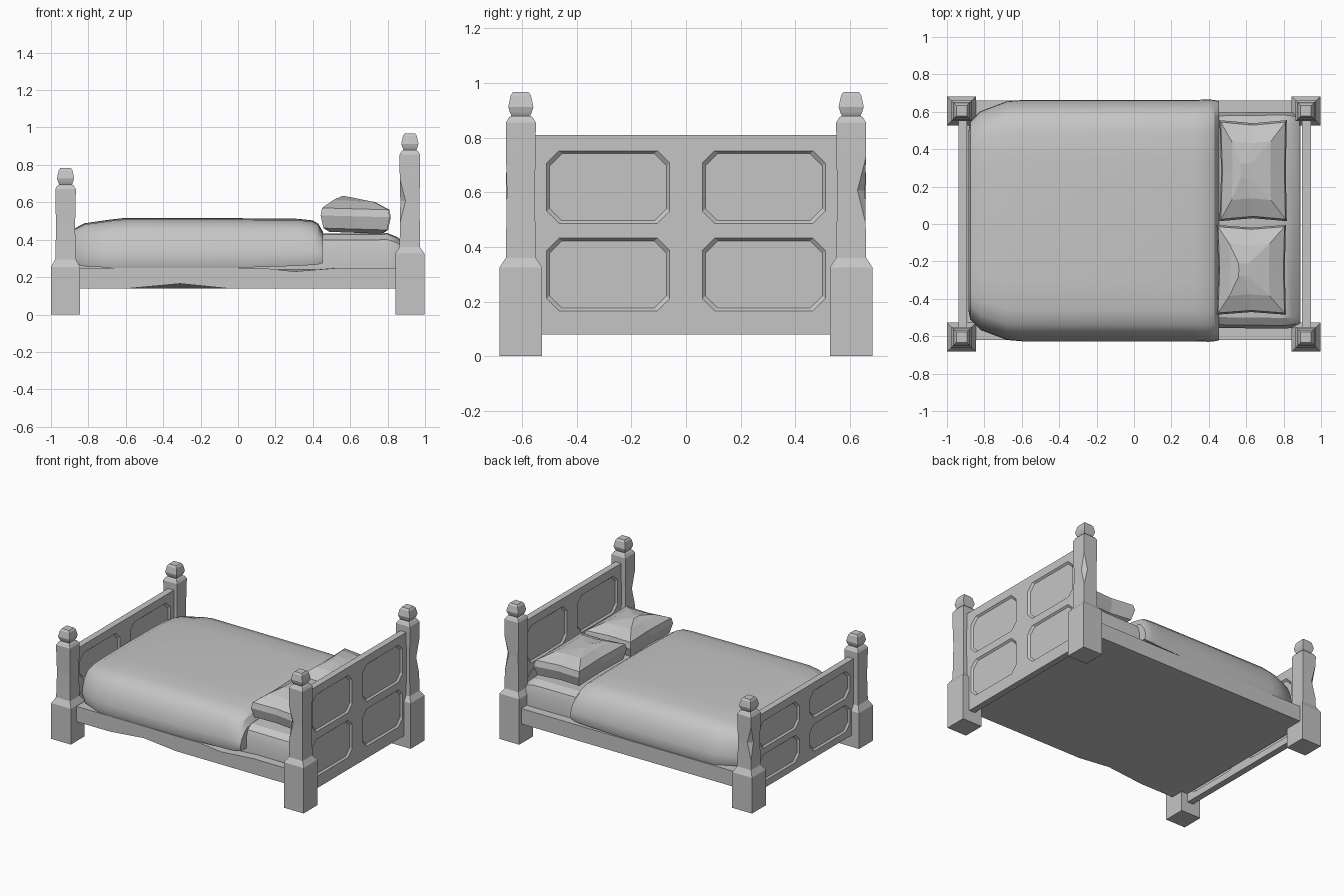
import bpy
import bmesh
import math

cube = bpy.data.objects.get("Cube")
if cube:
    bpy.data.objects.remove(cube, do_unlink=True)

grey = bpy.data.materials.new("plain_grey")
grey.use_nodes = True
grey.diffuse_color = (0.56, 0.56, 0.56, 1)
grey.node_tree.nodes["Principled BSDF"].inputs["Base Color"].default_value = grey.diffuse_color


def loft(name, stacks, smooth=0):
    """Skin each stack of equal-length rings into one closed solid."""
    bm = bmesh.new()
    for rings in stacks:
        loops = [[bm.verts.new(p) for p in ring] for ring in rings]
        n = len(loops[0])
        for a, b in zip(loops, loops[1:]):
            for i in range(n):
                j = (i + 1) % n
                bm.faces.new((a[i], a[j], b[j], b[i]))
        bm.faces.new(loops[0])
        bm.faces.new(loops[-1])
    bmesh.ops.remove_doubles(bm, verts=bm.verts, dist=0.0005)
    bmesh.ops.recalc_face_normals(bm, faces=bm.faces)
    mesh = bpy.data.meshes.new(name)
    bm.to_mesh(mesh)
    bm.free()
    mesh.materials.append(grey)
    obj = bpy.data.objects.new(name, mesh)
    bpy.context.collection.objects.link(obj)
    bpy.ops.object.select_all(action='DESELECT')
    obj.select_set(True)
    bpy.context.view_layer.objects.active = obj
    if smooth:
        bpy.ops.object.shade_smooth_by_angle(angle=math.radians(smooth))
    return obj


# Corner posts with block feet, a finial and, on most, one chipped corner
def post(name, x, y, block, shoulder, top, chip=None):
    def ring(z, h, c=0):
        pts = []
        for sx, sy in ((1, 1), (-1, 1), (-1, -1), (1, -1)):
            if (sx, sy) == chip:
                cut = [(h, h - c), (h - c, h)]
                if sx * sy < 0:
                    cut.reverse()
                pts += [(x + sx * a, y + sy * b, z) for a, b in cut]
            else:
                pts.append((x + sx * h, y + sy * h, z))
        return pts

    waist = (shoulder + top) / 2
    rings = [ring(0, .078), ring(block, .078), ring(shoulder, .055),
             ring(waist - .12, .053), ring(waist, .051, .028), ring(waist + .12, .054),
             ring(top, .055), ring(top + .02, .043), ring(top + .025, .034),
             ring(top + .038, .04), ring(top + .058, .046), ring(top + .1, .037),
             ring(top + .113, .028)]
    loft(name, [rings])


post("head_post_left", .919, .605, .325, .36, .855, (1, 1))
post("head_post_right", .919, -.605, .325, .36, .855, (-1, -1))
post("foot_post_left", -.922, .605, .255, .295, .67, (-1, 1))
post("foot_post_right", -.922, -.605, .255, .295, .67)


# Panelled boards with four chamfered recesses on each face
def octagon(x, yc, zc, hy, hz, c=.045):
    corners = [(hy, hz - c), (hy - c, hz), (c - hy, hz), (-hy, hz - c),
               (-hy, c - hz), (c - hy, -hz), (hy - c, -hz), (hy, c - hz)]
    return [(x, yc + a, zc + b) for a, b in corners]


def rectangle(x, hy, z0, z1):
    return [(x, -hy, z0), (x, hy, z0), (x, hy, z1), (x, -hy, z1)]


def board(name, x, z0, z1, rows, half_height):
    t = .023
    obj = loft(name, [[rectangle(x - t, .57, z0, z1), rectangle(x + t, .57, z0, z1)]])
    stacks = []
    for side in (-1, 1):
        for yc in (-.285, .285):
            for zc in rows:
                stacks.append([
                    octagon(x + side * (t + .012), yc, zc, .236, half_height + .01),
                    octagon(x + side * (t - .012), yc, zc, .214, half_height - .01)])
    cutter = loft("panel_cutter", stacks)
    cutter.hide_render = True
    mod = obj.modifiers.new("panels", 'BOOLEAN')
    mod.operation = 'DIFFERENCE'
    mod.solver = 'EXACT'
    mod.object = cutter
    bpy.context.view_layer.objects.active = obj
    bpy.ops.object.modifier_apply(modifier=mod.name)
    bpy.data.objects.remove(cutter, do_unlink=True)


board("headboard", .922, .08, .81, (.299, .619), .133)
board("footboard", -.916, .08, .62, (.225, .465), .097)

# Base slab with a worn notch and dip along its right edge
base = []
for x, low, high in ((-.89, .14, .25), (-.58, .14, .25), (-.31, .165, .25), (-.06, .14, .248),
                     (.12, .14, .25), (.3, .14, .23), (.55, .14, .25), (.89, .14, .25)):
    base.append([(x, -.62, low), (x, .66, .14), (x, .66, .25), (x, -.62, high)])
loft("bed_base", [base])


# Soft bodies lofted along the bed from half a cross-section
def soft_body(name, yc, half, sections):
    outline = half + [(0, 1)] + [(-u, v) for u, v in reversed(half)]
    rings = [[(x, yc + u * w, low + v * (high - low)) for u, v in outline]
             for x, w, low, high in sections]
    loft(name, [rings], 28)


soft_body("mattress", .02, [(1, 0), (1, .55), (.97, .82), (.9, .97)],
          [(-.85, .52, .24, .4), (-.78, .56, .24, .43), (.8, .58, .24, .435),
           (.85, .575, .24, .415), (.885, .56, .24, .385)])
soft_body("blanket", .018, [(.985, 0), (1, .12), (.995, .3), (.97, .52), (.925, .74),
                            (.86, .89), (.74, .97), (.5, .99)],
          [(-.885, .48, .29, .43), (-.875, .53, .27, .46), (-.82, .585, .258, .488),
           (-.68, .638, .25, .508), (-.6, .645, .25, .517), (0, .645, .25, .515),
           (.32, .645, .26, .512), (.4, .648, .265, .503), (.43, .645, .268, .485),
           (.455, .64, .275, .44)])


# Faceted pillows with pinched sides
def pillow(name, xc, yc, hx, hy, peak):
    outline = [(1, 1), (0, .94), (-1, 1), (-.95, 0), (-1, -1), (0, -.94), (1, -1), (.97, 0)]

    def ring(s, z, dx=0):
        return [(xc + dx + a * hx * s, yc + b * hy * s, z - a * .005) for a, b in outline]

    loft(name, [[ring(.75, .437), ring(.92, .457), ring(1, .525), ring(.96, .565),
                 ring(.58, .607, -.01), ring(.15, peak, -.04)]])


pillow("pillow_left", .637, .285, .18, .27, .622)
pillow("pillow_right", .627, -.245, .185, .24, .63)
